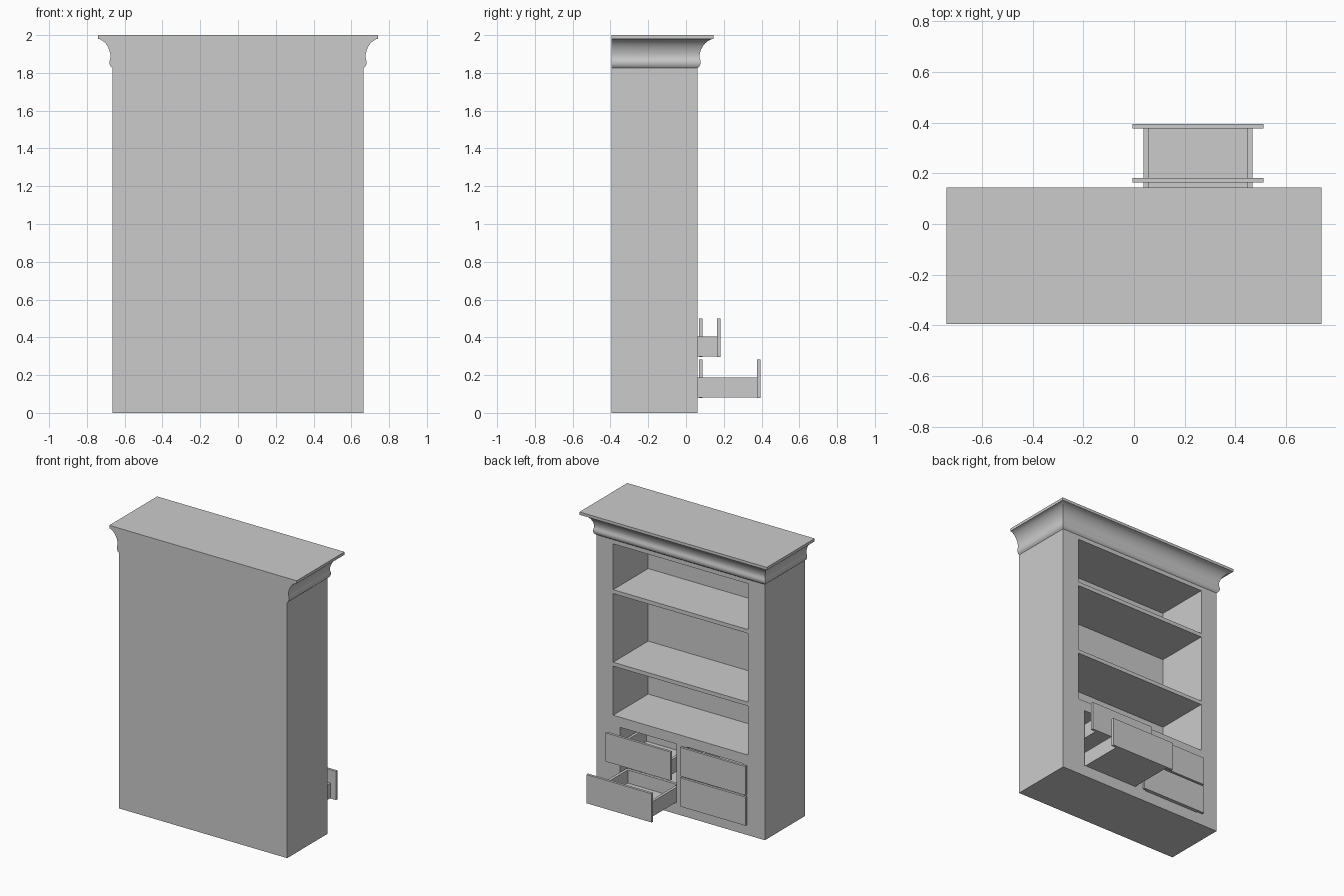
import bpy, bmesh

if "Cube" in bpy.data.objects:
    bpy.data.objects.remove(bpy.data.objects["Cube"])

BACK, FRONT, HALF = -0.395, 0.06, 0.665   # cabinet depth limits and half width
POCKET_BACK = -0.335


def make_object(name, bm):
    bmesh.ops.recalc_face_normals(bm, faces=bm.faces[:])
    mesh = bpy.data.meshes.new(name)
    bm.to_mesh(mesh)
    bm.free()
    ob = bpy.data.objects.new(name, mesh)
    bpy.context.collection.objects.link(ob)
    return ob


def add_box(bm, x, y, z):
    verts = bmesh.ops.create_cube(bm, size=1)["verts"]
    for v in verts:
        for i, (a, b) in enumerate((x, y, z)):
            v.co[i] = a if v.co[i] < 0 else b


def box_object(name, *boxes):
    bm = bmesh.new()
    for b in boxes:
        add_box(bm, *b)
    return make_object(name, bm)


# Cabinet body with shelf bays and two drawer bays cut out of it
body = box_object("cabinet_body", ((-HALF, HALF), (BACK, FRONT), (0, 1.825)))
depth = (POCKET_BACK, FRONT + 0.1)
bays = [((-0.533, 0.533), depth, z) for z in ((0.572, 0.922), (0.95, 1.44), (1.468, 1.795))]
COLUMNS = (0.2525, -0.275)
bays += [((c - 0.22, c + 0.225), depth, (0.08, 0.50)) for c in COLUMNS]
cutter = box_object("bay_cutter", *bays)
cutter.hide_render = True
mod = body.modifiers.new("bays", "BOOLEAN")
mod.operation = "DIFFERENCE"
mod.solver = "EXACT"
mod.object = cutter
bpy.context.view_layer.objects.active = body
bpy.ops.object.modifier_apply(modifier=mod.name)
bpy.data.objects.remove(cutter)

# Crown moulding: profile of (flare, height), flat against the back
profile = [(0, 1.825), (0.009, 1.833), (0.014, 1.845), (0.016, 1.858), (0.013, 1.87),
           (0.010, 1.882), (0.011, 1.90), (0.016, 1.92), (0.025, 1.94), (0.036, 1.956),
           (0.05, 1.969), (0.068, 1.979), (0.075, 1.98), (0.075, 2.0)]
bm = bmesh.new()
rings = []
for o, z in profile:
    x, y = HALF + o, FRONT + o * 1.13
    rings.append([bm.verts.new(p) for p in
                  ((-x, BACK, z), (x, BACK, z), (x, y, z), (-x, y, z))])
for a, b in zip(rings, rings[1:]):
    for i in range(4):
        j = (i + 1) % 4
        bm.faces.new((a[i], a[j], b[j], b[i]))
bm.faces.new(rings[-1])
crown = make_object("crown_moulding", bm)
bpy.ops.object.select_all(action="DESELECT")
crown.select_set(True)
bpy.context.view_layer.objects.active = crown
bpy.ops.object.shade_smooth_by_angle(angle=0.6)


# Drawers: front panel and open tray, y is the outer face of the panel
def drawer(name, cx, y, z):
    panel_back = y - 0.018
    rear = panel_back - 0.38
    top, bottom = z + 0.11, z + 0.004
    box_object(name + "_front", ((cx - 0.2575, cx + 0.2575), (panel_back, y), (z, z + 0.205)))
    sides = [((cx + s - 0.01, cx + s + 0.01), (rear, panel_back), (bottom, top))
             for s in (-0.205, 0.205)]
    inner = (cx - 0.195, cx + 0.195)
    box_object(name + "_tray", *sides,
               (inner, (rear, rear + 0.02), (bottom, top)),
               (inner, (rear + 0.02, panel_back), (bottom, bottom + 0.012)))


for name, cx, y, z in (("upper_open_drawer", COLUMNS[0], 0.182, 0.295),
                       ("lower_open_drawer", COLUMNS[0], 0.395, 0.078),
                       ("upper_closed_drawer", COLUMNS[1], 0.088, 0.295),
                       ("lower_closed_drawer", COLUMNS[1], 0.088, 0.078)):
    drawer(name, cx, y, z)
